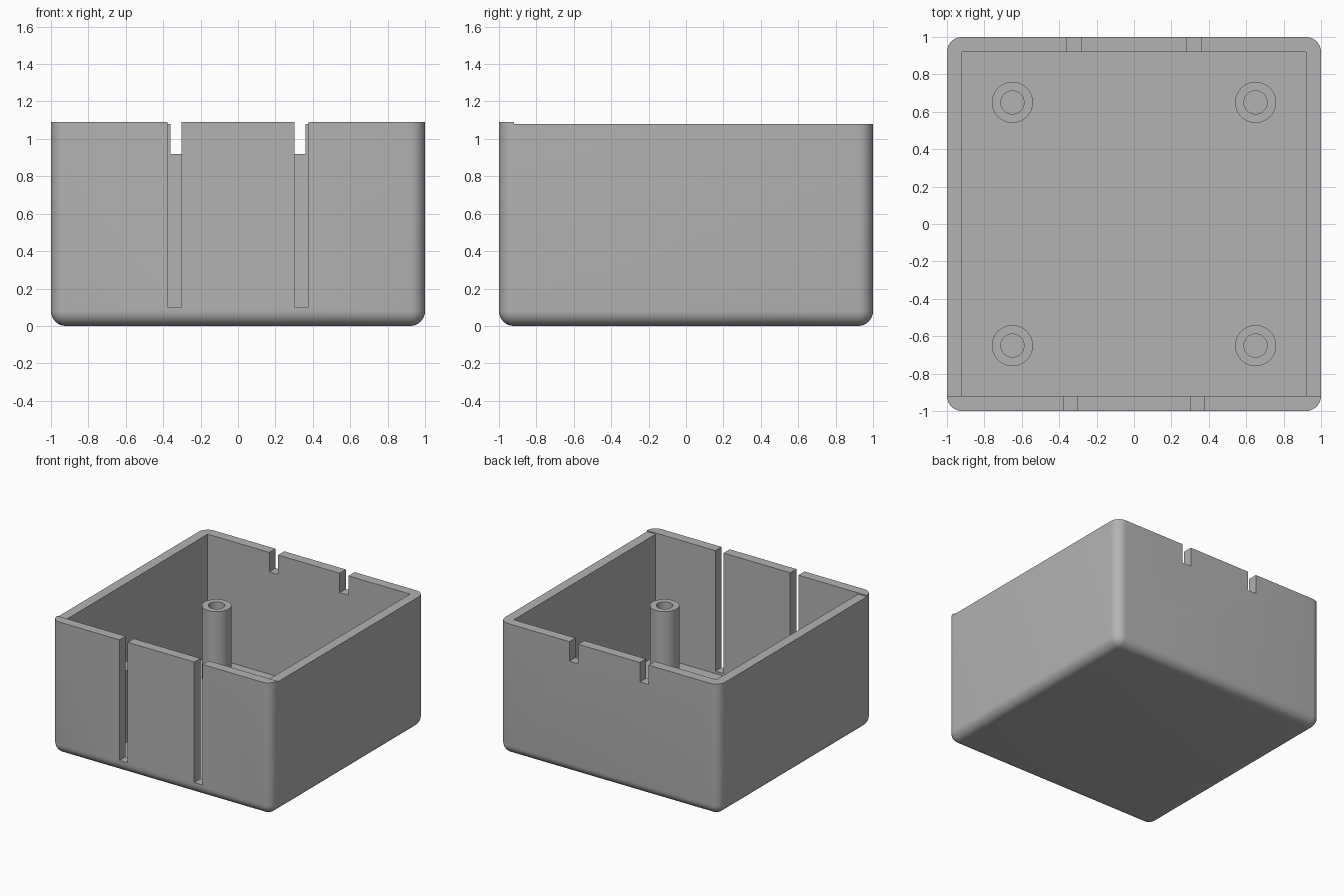
import bpy, bmesh, math
from mathutils import Vector

if "Cube" in bpy.data.objects:
    bpy.data.objects.remove(bpy.data.objects["Cube"])

WALL, FLOOR, RIM, LIP = 0.08, 0.08, 1.08, 1.09

gray = bpy.data.materials.new("plain gray")
gray.use_nodes = True
gray.diffuse_color = (0.45, 0.45, 0.45, 1)
gray.node_tree.nodes["Principled BSDF"].inputs["Base Color"].default_value = gray.diffuse_color


def add_object(name, bm):
    bmesh.ops.recalc_face_normals(bm, faces=bm.faces)
    mesh = bpy.data.meshes.new(name)
    bm.to_mesh(mesh)
    bm.free()
    mesh.materials.append(gray)
    obj = bpy.data.objects.new(name, mesh)
    bpy.context.collection.objects.link(obj)
    return obj


def box(low, high):
    low, high = Vector(low), Vector(high)
    bm = bmesh.new()
    bmesh.ops.create_cube(bm, size=1)
    for v in bm.verts:
        v.co = (low + high) / 2 + v.co * (high - low)
    return bm


def activate(obj):
    bpy.ops.object.select_all(action='DESELECT')
    obj.select_set(True)
    bpy.context.view_layer.objects.active = obj


def smooth(obj):
    activate(obj)
    bpy.ops.object.shade_smooth_by_angle(angle=math.radians(30))


def cut(obj, low, high):
    cutter = add_object("cutter", box(low, high))
    cutter.hide_render = True
    mod = obj.modifiers.new("cut", 'BOOLEAN')
    mod.operation, mod.solver, mod.object = 'DIFFERENCE', 'EXACT', cutter
    activate(obj)
    bpy.ops.object.modifier_apply(modifier=mod.name)
    bpy.data.objects.remove(cutter)


# Outer shell: rounded uprights and bottom edges, flat open top
bm = box((-1, -1, 0), (1, 1, LIP))
edges = [e for e in bm.edges if min(v.co.z for v in e.verts) < 0.01]
bmesh.ops.bevel(bm, geom=edges, offset=0.08, segments=8, profile=0.5,
                affect='EDGES', clamp_overlap=True)
enclosure = add_object("enclosure", bm)

# Hollow interior, and the rim step that leaves the front wall a little taller
inner = 1 - WALL
cut(enclosure, (-inner, -inner, FLOOR), (inner, inner, 2))
cut(enclosure, (-2, -inner, RIM), (2, 2, 2))

# Long front slots and short rear notches
for side in (-1, 1):
    cut(enclosure, (side * 0.34 - 0.0375, -1.2, 0.1), (side * 0.34 + 0.0375, -0.85, 2))
    cut(enclosure, (side * 0.32 - 0.04, 0.85, 0.92), (side * 0.32 + 0.04, 1.2, 2))
smooth(enclosure)

# Hollow screw posts, one near each corner
for sx, right_left in ((-1, "right"), (1, "left")):
    for sy, front_back in ((-1, "front"), (1, "back")):
        bm = bmesh.new()
        profile = [(0.062, FLOOR), (0.062, 0.67), (0.11, 0.67), (0.11, FLOOR)]
        verts = [bm.verts.new((r, 0, z)) for r, z in profile]
        ring = [bm.edges.new(pair) for pair in zip(verts, verts[1:] + verts[:1])]
        bmesh.ops.spin(bm, geom=verts + ring, cent=(0, 0, 0), axis=(0, 0, 1),
                       angle=math.tau, steps=40)
        bmesh.ops.remove_doubles(bm, verts=bm.verts, dist=0.0001)
        post = add_object(f"{front_back}_{right_left}_screw_post", bm)
        post.location = (sx * 0.65, sy * 0.65, 0)
        smooth(post)
